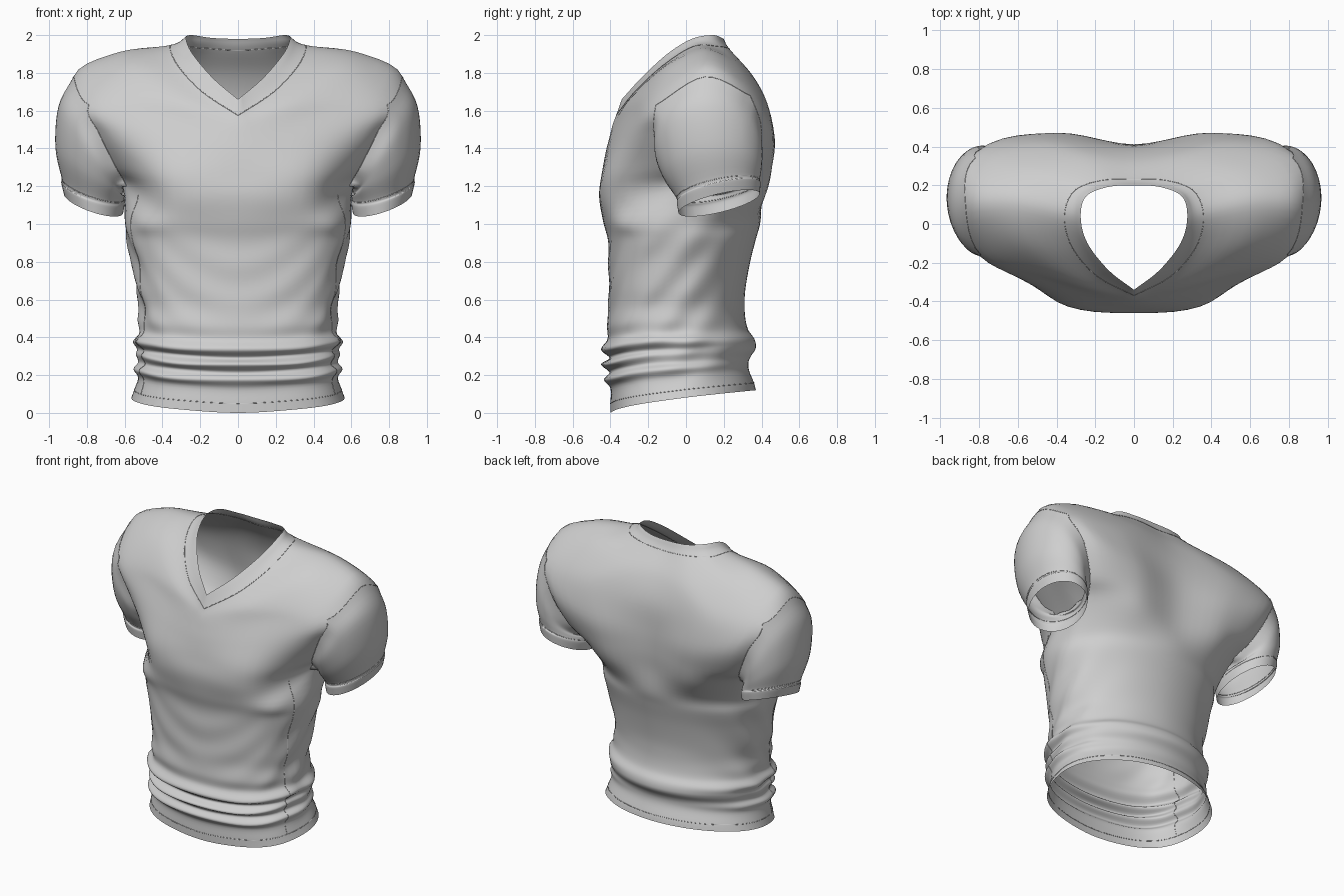
import bpy
import math
from mathutils import Vector

if "Cube" in bpy.data.objects:
    bpy.data.objects.remove(bpy.data.objects["Cube"], do_unlink=True)

ROW_STEPS = 5
COL_STEPS = 6


def make_material(name, value):
    mat = bpy.data.materials.new(name)
    mat.use_nodes = True
    colour = (value, value, value, 1)
    mat.diffuse_color = colour
    mat.node_tree.nodes["Principled BSDF"].inputs["Base Color"].default_value = colour
    return mat


fabric = make_material("light grey fabric", 0.62)


def flip(p):
    return Vector((-p.x, p.y, p.z))


def spline(points, steps, first=None, last=None):
    """Smooth curve through the points; first and last steer the ends."""
    first = first or points[0] * 2 - points[1]
    last = last or points[-1] * 2 - points[-2]
    pts = [first] + list(points) + [last]
    out = []
    for i in range(1, len(pts) - 2):
        a, b, c, d = pts[i - 1:i + 3]
        for s in range(steps):
            t = s / steps
            out.append(b + ((c - a) * t + (a * 2 - b * 5 + c * 4 - d) * t * t
                            + (b * 3 - a - c * 3 + d) * t ** 3) / 2)
    out.append(points[-1].copy())
    return out


def add_surface(name, grid, closed=False, skip=lambda r, c: False):
    """Skin a grid of points on the left half and mirror it."""
    rows, cols = len(grid), len(grid[0])
    verts = [p for row in grid for p in row]
    faces = []
    for r in range(rows - 1):
        for c in range(cols if closed else cols - 1):
            if not skip(r, c):
                n = (c + 1) % cols
                faces.append((r * cols + c, r * cols + n,
                              (r + 1) * cols + n, (r + 1) * cols + c))
    mesh = bpy.data.meshes.new(name)
    mesh.from_pydata(verts, [], faces)
    mesh.materials.append(fabric)
    for poly in mesh.polygons:
        poly.use_smooth = True
    obj = bpy.data.objects.new(name, mesh)
    bpy.context.collection.objects.link(obj)
    mirror = obj.modifiers.new("Mirror", "MIRROR")
    mirror.merge_threshold = 0.001


def add_seam(name, points, closed=False):
    """Fine stitched cord along a line, on both sides of the shirt."""
    curve = bpy.data.curves.new(name, "CURVE")
    curve.dimensions = "3D"
    curve.bevel_depth = 0.002
    curve.bevel_resolution = 1
    for side in (points, [flip(p) for p in points]):
        line = curve.splines.new("POLY")
        line.points.add(len(side) - 1)
        for point, p in zip(line.points, side):
            point.co = (*p, 1)
        line.use_cyclic_u = closed
    curve.materials.append(fabric)
    bpy.context.collection.objects.link(bpy.data.objects.new(name, curve))


def waist_row(z, half_width, front, back):
    """Half section from front centre to back centre, boxier in front, hem dips forward."""
    mid, depth = (front + back) / 2, (back - front) / 2
    row = []
    for i in range(7):
        a = math.pi * i / 6
        s, c = math.sin(a), math.cos(a)
        power = 0.78 if c > 0 else 1.02
        x = half_width * s ** power if i not in (0, 6) else 0
        y = mid - depth * math.copysign(abs(c) ** power, c)
        rise = 0.12 * max(0, (y + 0.4) / 0.77) ** 0.6
        row.append(Vector((x, y, z + rise * max(0, 1 - z / 0.6))))
    return row


# Waist sections: height, half width, front and back
waist = [(0, .565, -.4, .37), (.05, .55, -.4, .36), (.13, .53, -.4, .335),
         (.18, .55, -.435, .33), (.22, .525, -.405, .34), (.265, .535, -.45, .365),
         (.3, .53, -.405, .37), (.345, .555, -.45, .36), (.4, .525, -.415, .33),
         (.47, .525, -.42, .315), (.56, .52, -.41, .31), (.66, .54, -.41, .315),
         (.8, .56, -.41, .34), (.92, .59, -.415, .37), (1.02, .6, -.44, .395)]
controls = [waist_row(*w) for w in waist]

# Chest, shoulder and neck sections, front centre round to back centre
chest = [
    [(0, -.46, 1.15), (.39, -.395, 1.15), (.59, -.06, 1.2), (.605, .1, 1.18),
     (.59, .26, 1.2), (.34, .42, 1.17), (0, .4, 1.17)],
    [(0, -.445, 1.27), (.4, -.4, 1.27), (.645, -.12, 1.3), (.66, .1, 1.3),
     (.65, .35, 1.3), (.36, .455, 1.3), (0, .41, 1.3)],
    [(0, -.425, 1.38), (.43, -.35, 1.43), (.735, -.17, 1.48), (.75, .1, 1.5),
     (.75, .4, 1.5), (.4, .47, 1.45), (0, .41, 1.45)],
]
yoke = [
    [(0, -.405, 1.46), (.48, -.28, 1.59), (.79, -.16, 1.63), (.87, .1, 1.78),
     (.82, .34, 1.68), (.47, .43, 1.64), (0, .395, 1.63)],
    [(0, -.39, 1.52), (.31, -.3, 1.65), (.58, -.11, 1.82), (.63, .1, 1.91),
     (.59, .26, 1.85), (.31, .35, 1.79), (0, .33, 1.79)],
    [(0, -.37, 1.575), (.19, -.27, 1.7), (.32, -.12, 1.84), (.36, .04, 1.94),
     (.31, .17, 1.94), (.17, .225, 1.93), (0, .23, 1.92)],
    [(0, -.34, 1.66), (.13, -.24, 1.77), (.24, -.1, 1.9), (.275, .03, 1.98),
     (.25, .14, 2), (.14, .19, 1.985), (0, .2, 1.98)],
]
controls += [[Vector(p) for p in row] for row in chest + yoke]

# Smooth every section round the body, then up the body
v_start = len(controls) - 3
sections = []
for i, row in enumerate(controls):
    front = flip(row[1]) if i < v_start else None
    sections.append(spline(row, COL_STEPS, front, flip(row[-2])))
columns = [spline(col, ROW_STEPS) for col in zip(*sections)]
grid = [list(row) for row in zip(*columns)]

# Soft diagonal folds at the flanks, sagging rolls and faint belly creases
for row in grid:
    for p in row:
        flank = min(1, abs(p.x) / 0.55)
        if 0.1 < p.z < 1.12 and abs(p.x) > 0.01:
            window = math.sin(math.pi * (p.z - 0.1) / 1.02)
            p.x += 0.01 * window * flank ** 3 * math.sin(23 * (p.z - 1.2 * p.y))
        if 0.35 < p.z < 1 and p.y < 0:
            window = math.sin(math.pi * (p.z - 0.35) / 0.65)
            p.y += 0.004 * window * math.sin(30 * p.z - 14 * flank * flank)
        if 0.12 < p.z < 0.6 and p.y < 0:
            window = math.sin(math.pi * (p.z - 0.12) / 0.48)
            p.z += 0.02 * window * (flank ** 2 - 0.5) * min(1, -p.y / 0.2)

# Torso with open armholes
low = len(waist) * ROW_STEPS
high = (len(waist) + len(chest)) * ROW_STEPS
fore, aft = 2 * COL_STEPS, 4 * COL_STEPS
add_surface("shirt_body", grid,
            skip=lambda r, c: low <= r < high and fore <= c < aft)

# Sleeves lofted from the armhole edge down to the cuff
armhole = [grid[high][c] for c in range(aft, fore, -1)]
armhole += [grid[r][fore] for r in range(high, low, -1)]
armhole += [grid[low][c] for c in range(fore, aft)]
armhole += [grid[r][aft] for r in range(low, high)]
sleeve_rings = [  # centre, direction to the outside, direction to the back
    ((.782, .12, 1.39), (.168, 0, .235), (0, .285, 0)),
    ((.785, .14, 1.28), (.182, 0, .13), (0, .26, .02)),
    ((.768, .17, 1.185), (.165, 0, .055), (0, .22, .045)),
    ((.768, .173, 1.165), (.168, 0, .055), (0, .222, .05)),
    ((.765, .175, 1.11), (.157, 0, .05), (0, .215, .05)),
]
middle = sum(armhole, Vector()) / len(armhole)
lines = []
for p in armhole:
    d = p - middle
    angle = math.atan2(d.y, d.z)
    path = [p] + [Vector(c) + Vector(a) * math.cos(angle) + Vector(b) * math.sin(angle)
                  for c, a, b in sleeve_rings]
    lines.append(spline(path, ROW_STEPS))
sleeve = [list(row) for row in zip(*lines)]
add_surface("sleeves", sleeve, closed=True)

# Side seams run straight up the body, just forward of the flanks
side_line = []
for row in grid[ROW_STEPS:low]:
    for p, q in zip(row, row[1:]):
        if p.y < -0.2 <= q.y:
            side_line.append(p.lerp(q, (-0.2 - p.y) / (q.y - p.y)))
            break

# Stitched seams
add_seam("side_seams", side_line)
add_seam("armhole_seams", armhole, closed=True)
add_seam("cuff_seams", sleeve[3 * ROW_STEPS], closed=True)
add_seam("hem_seam", grid[ROW_STEPS])
add_seam("collar_seam", grid[-1 - ROW_STEPS])
